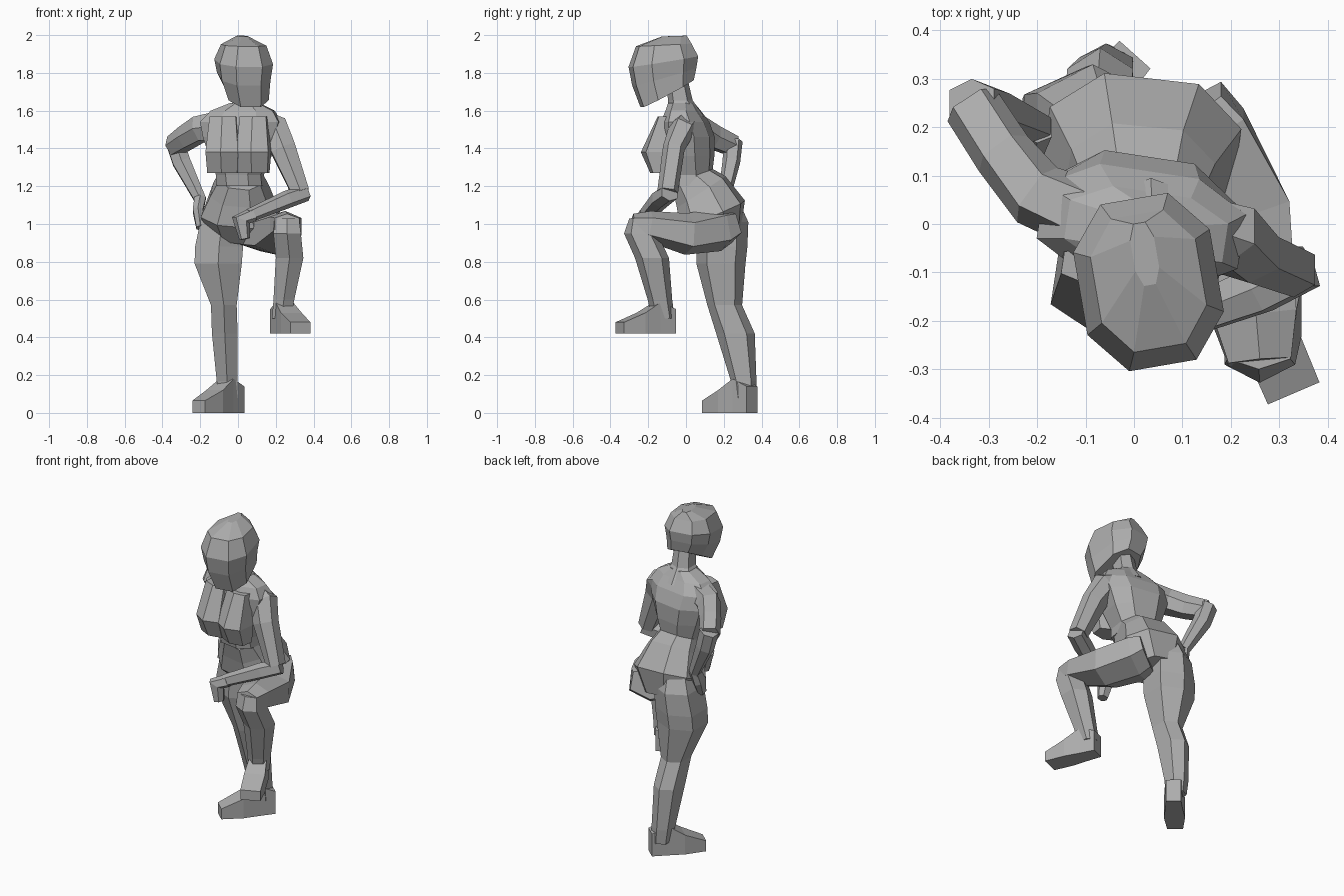
import bpy
import bmesh
import math
from mathutils import Vector

default_cube = bpy.data.objects.get("Cube")
if default_cube:
    bpy.data.objects.remove(default_cube, do_unlink=True)

# Single clay colour
clay = bpy.data.materials.new("clay_grey")
clay.use_nodes = True
grey = (.42, .42, .42, 1)
clay.diffuse_color = grey
clay.node_tree.nodes["Principled BSDF"].inputs["Base Color"].default_value = grey

X_AXIS, Y_AXIS, Z_AXIS = Vector((1, 0, 0)), Vector((0, 1, 0)), Vector((0, 0, 1))
FULLNESS = .8  # below one swells the ring corners


def swell(value):
    return math.copysign(abs(value) ** FULLNESS, value)


def unit_ring(sides):
    """Polygon stretched to fill a square of half-size one."""
    angles = [math.tau * (i + .5) / sides for i in range(sides)]
    points = [(math.cos(a), math.sin(a)) for a in angles]
    widest = max(p[0] for p in points)
    deepest = max(p[1] for p in points)
    return [(swell(u / widest), swell(v / deepest)) for u, v in points]


def loft(name, rings, side=X_AXIS, along=None, sides=6):
    """Skin rings of (x, y, z, half_width, half_depth, optional pitch)."""
    bm = bmesh.new()
    centres = [Vector(ring[:3]) for ring in rings]
    last = len(rings) - 1
    loops = []
    for i, ring in enumerate(rings):
        tangent = along or (centres[min(i + 1, last)] - centres[max(i - 1, 0)]).normalized()
        across = (side - tangent * side.dot(tangent)).normalized()
        depth = tangent.cross(across)
        if len(ring) > 5:
            pitch = math.radians(ring[5])
            depth = depth * math.cos(pitch) + tangent * math.sin(pitch)
        loops.append([bm.verts.new(centres[i] + across * u * ring[3] + depth * v * ring[4])
                      for u, v in unit_ring(sides)])
    for lower, upper in zip(loops, loops[1:]):
        for k in range(sides):
            n = (k + 1) % sides
            bm.faces.new((lower[k], lower[n], upper[n], upper[k]))
    bm.faces.new(loops[0])
    bm.faces.new(loops[-1])
    bmesh.ops.recalc_face_normals(bm, faces=bm.faces)
    mesh = bpy.data.meshes.new(name)
    bm.to_mesh(mesh)
    bm.free()
    mesh.materials.append(clay)
    body_part = bpy.data.objects.new(name, mesh)
    bpy.context.collection.objects.link(body_part)
    return body_part


def foot(name, heel, toe, floor, profile):
    """Boxy foot; profile holds (fraction, half_width, height) from heel to toe."""
    heel, toe = Vector(heel), Vector(toe)
    forward = (toe - heel).normalized().to_3d()
    rings = []
    for fraction, half_width, height in profile:
        spot = heel.lerp(toe, fraction)
        rings.append((spot.x, spot.y, floor + height / 2, half_width, height / 2))
    return loft(name, rings, side=Z_AXIS.cross(forward), along=forward, sides=4)


# Head, turned a little to its left and bowed forward
loft("head", [
    (.045, -.10, 1.69, .108, .152, 28),
    (.03, -.115, 1.78, .13, .168, 16),
    (.03, -.12, 1.86, .143, .177, 9),
    (.03, -.118, 1.948, .11, .14, 3),
    (.022, -.062, 1.995, .025, .065, 2),
], side=Vector((.985, .17, 0)), along=Z_AXIS, sides=8)

# Neck and ribcage, twisted so the left side leads
twist = Vector((.985, -.15, 0))
loft("neck", [
    (.035, 0, 1.57, .11, .095),
    (.037, -.03, 1.655, .058, .065),
    (.04, -.05, 1.77, .05, .058),
], along=Z_AXIS)
loft("chest", [
    (.015, .02, 1.2, .12, .11),
    (.01, .015, 1.26, .12, .115),
    (.012, .005, 1.36, .158, .135),
    (.012, .005, 1.46, .19, .135),
    (.015, -.005, 1.54, .21, .115),
    (.025, -.015, 1.6, .165, .082),
    (.035, -.025, 1.64, .075, .065),
], side=twist, along=Z_AXIS, sides=8)

# Bust, two matching wedges meeting at the breastbone
for label, x, y in (("right", -.078, -.125), ("left", .082, -.145)):
    loft(label + "_bust", [
        (x, y + .035, 1.57, .07, .04),
        (x, y, 1.38, .087, .095),
        (x, y + .02, 1.27, .08, .065),
    ], side=twist, along=Z_AXIS)

# Pelvis, tipped forward from the waist
loft("pelvis", [
    (.015, .01, 1.25, .11, .1),
    (.01, .08, 1.17, .15, .145),
    (.012, .14, 1.05, .2, .175),
    (0, .18, .93, .13, .11),
], side=-twist, sides=8)

# Standing leg
loft("right_leg", [
    (-.07, .18, 1.12, .085, .1),
    (-.085, .19, 1.01, .115, .14),
    (-.1, .19, .88, .127, .135),
    (-.105, .185, .79, .125, .13),
    (-.075, .205, .57, .068, .092),
    (-.07, .262, .42, .068, .102),
    (-.058, .305, .17, .055, .068),
    (-.05, .31, .08, .05, .06),
], along=Z_AXIS)
foot("right_foot", (.002, .35), (-.208, .115), 0, [
    (0, .043, .14),
    (.3, .05, .18),
    (.6, .06, .12),
    (1, .045, .065),
])

# Raised leg, thigh forward and shin hanging down
loft("left_thigh", [
    (.08, .215, .985, .12, .09),
    (.115, .165, .97, .128, .115),
    (.205, 0, .947, .124, .11),
    (.252, -.2, .99, .085, .08),
    (.26, -.285, 1.0, .065, .055),
])
loft("left_shin", [
    (.258, -.25, 1.03, .065, .05),
    (.26, -.24, .95, .073, .088),
    (.273, -.18, .82, .073, .09),
    (.243, -.138, .6, .055, .065),
    (.23, -.12, .5, .05, .06),
], along=Z_AXIS)
foot("left_foot", (.21, -.07), (.33, -.35), .42, [
    (0, .043, .13),
    (.3, .05, .165),
    (.6, .06, .11),
    (1, .058, .06),
])

# Right arm, elbow thrown back and hand on the hip
loft("right_upper_arm", [
    (-.1, .02, 1.52, .075, .075),
    (-.2, .06, 1.505, .065, .07),
    (-.27, .145, 1.46, .06, .062),
    (-.335, .245, 1.415, .052, .06),
], side=Z_AXIS)
loft("right_forearm", [
    (-.335, .25, 1.44, .048, .05),
    (-.3, .24, 1.33, .047, .047),
    (-.2, .2, 1.13, .03, .032),
])
loft("right_hand", [
    (-.2, .2, 1.14, .03, .035),
    (-.212, .17, 1.07, .027, .047),
    (-.2, .13, .98, .02, .03),
])

# Left arm, bent across the body with the hand above the raised thigh
loft("left_upper_arm", [
    (.13, 0, 1.54, .05, .065),
    (.19, -.022, 1.505, .072, .07),
    (.238, -.065, 1.4, .066, .058),
    (.33, -.097, 1.17, .047, .055),
], side=X_AXIS)
loft("left_forearm", [
    (.358, -.087, 1.165, .045, .045),
    (.26, -.135, 1.13, .047, .047),
    (.06, -.215, 1.045, .033, .036),
], side=Y_AXIS)
loft("left_hand", [
    (.08, -.21, 1.05, .035, .038),
    (.015, -.23, 1.02, .037, .05),
    (.035, -.235, .92, .028, .028),
], side=Y_AXIS)
